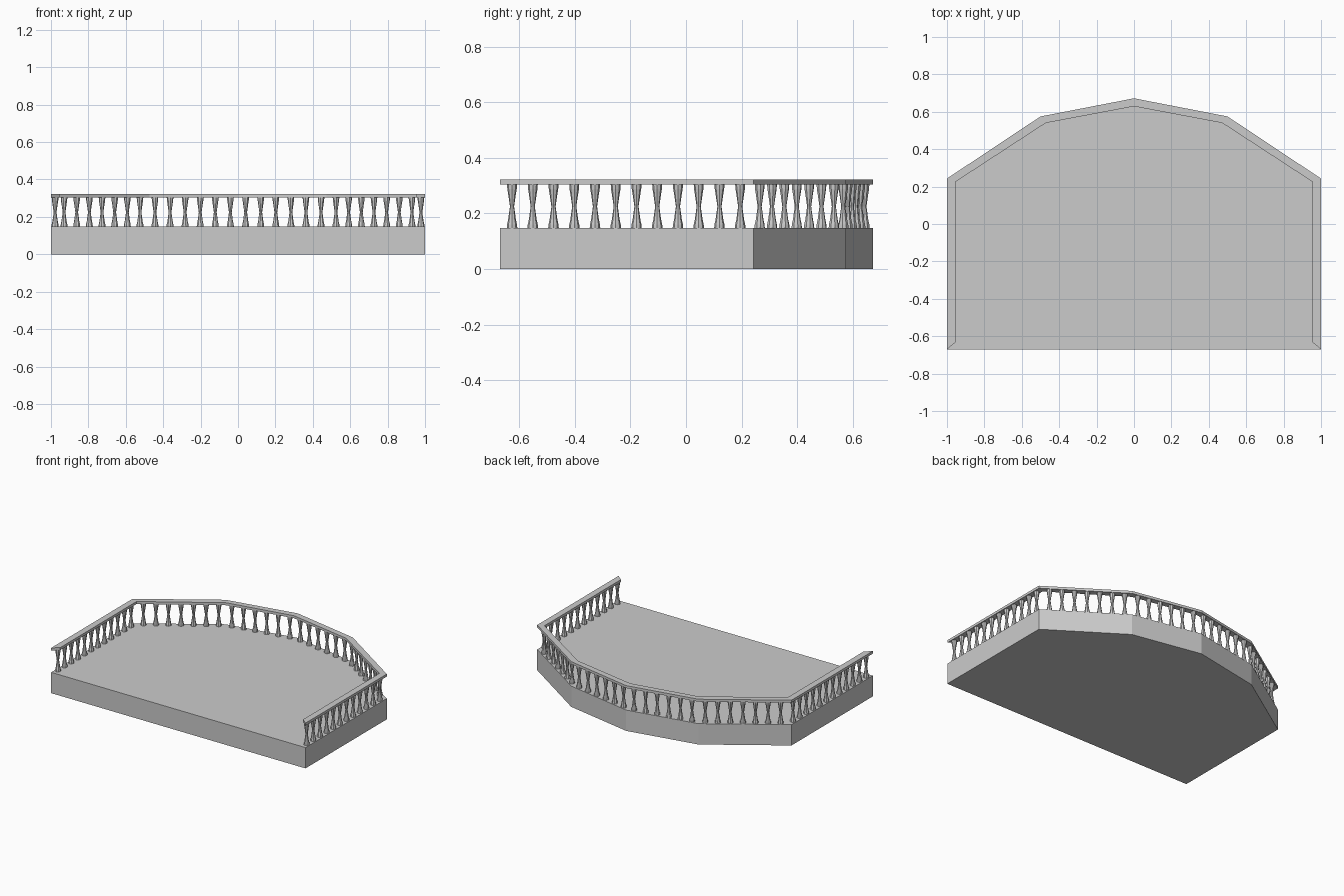
import bpy, bmesh
from mathutils import Vector, Matrix
from math import atan2

if "Cube" in bpy.data.objects:
    bpy.data.objects.remove(bpy.data.objects["Cube"])

BASE_TOP, RAIL_LOW, RAIL_TOP = 0.148, 0.304, 0.322
half_out = [(1, -0.67), (1, 0.243), (0.5, 0.575), (0, 0.672)]
half_in = [(0.955, -0.633), (0.955, 0.225), (0.472, 0.54), (0, 0.629)]


def mirrored(half):
    return half + [(-x, y) for x, y in reversed(half[:-1])]


def finish(bm, name):
    bmesh.ops.recalc_face_normals(bm, faces=bm.faces)
    mesh = bpy.data.meshes.new(name)
    bm.to_mesh(mesh)
    bm.free()
    ob = bpy.data.objects.new(name, mesh)
    bpy.context.collection.objects.link(ob)
    return ob


def prism(name, outline, low, high):
    bm = bmesh.new()
    face = bm.faces.new([bm.verts.new((x, y, low)) for x, y in outline])
    new = bmesh.ops.extrude_face_region(bm, geom=[face])["geom"]
    # keep the bottom cap as well as the moved top
    top = [v for v in new if isinstance(v, bmesh.types.BMVert)]
    bmesh.ops.translate(bm, verts=top, vec=(0, 0, high - low))
    if not any(all(abs(v.co.z - low) < 1e-6 for v in f.verts) for f in bm.faces):
        bm.faces.new([v for v in bm.verts if abs(v.co.z - low) < 1e-6])
    return finish(bm, name)


# floor slab and mitred handrail
outer, inner = mirrored(half_out), mirrored(half_in)
prism("balcony_floor", outer, 0, BASE_TOP)
prism("handrail", outer + inner[::-1], RAIL_LOW, RAIL_TOP)

# baluster profile: (radius, height)
profile = [(0.019, BASE_TOP), (0.018, 0.160), (0.014, 0.178), (0.0075, 0.225),
           (0.014, 0.270), (0.017, 0.288), (0.018, RAIL_LOW)]
bm = bmesh.new()


def baluster(x, y, angle):
    spin = Matrix.Translation((x, y, 0)) @ Matrix.Rotation(angle, 4, 'Z')
    for (r0, z0), (r1, z1) in zip(profile, profile[1:]):
        bmesh.ops.create_cone(bm, cap_ends=False, segments=8, radius1=r0, radius2=r1,
                              depth=z1 - z0,
                              matrix=spin @ Matrix.Translation((0, 0, (z0 + z1) / 2)))


# rows of balusters: first point, last point, count
rows = [((0.978, -0.626), (0.978, 0.195), 12),
        ((0.93, 0.265), (0.524, 0.532), 7),
        ((0.444, 0.566), (0.041, 0.642), 6)]
for a, b, n in rows:
    a, b = Vector(a), Vector(b)
    d = b - a
    for i in range(n):
        p = a.lerp(b, i / (n - 1))
        for s in (1, -1):
            baluster(s * p.x, p.y, atan2(d.y, s * d.x))
bmesh.ops.remove_doubles(bm, verts=bm.verts, dist=1e-5)
finish(bm, "balusters")
